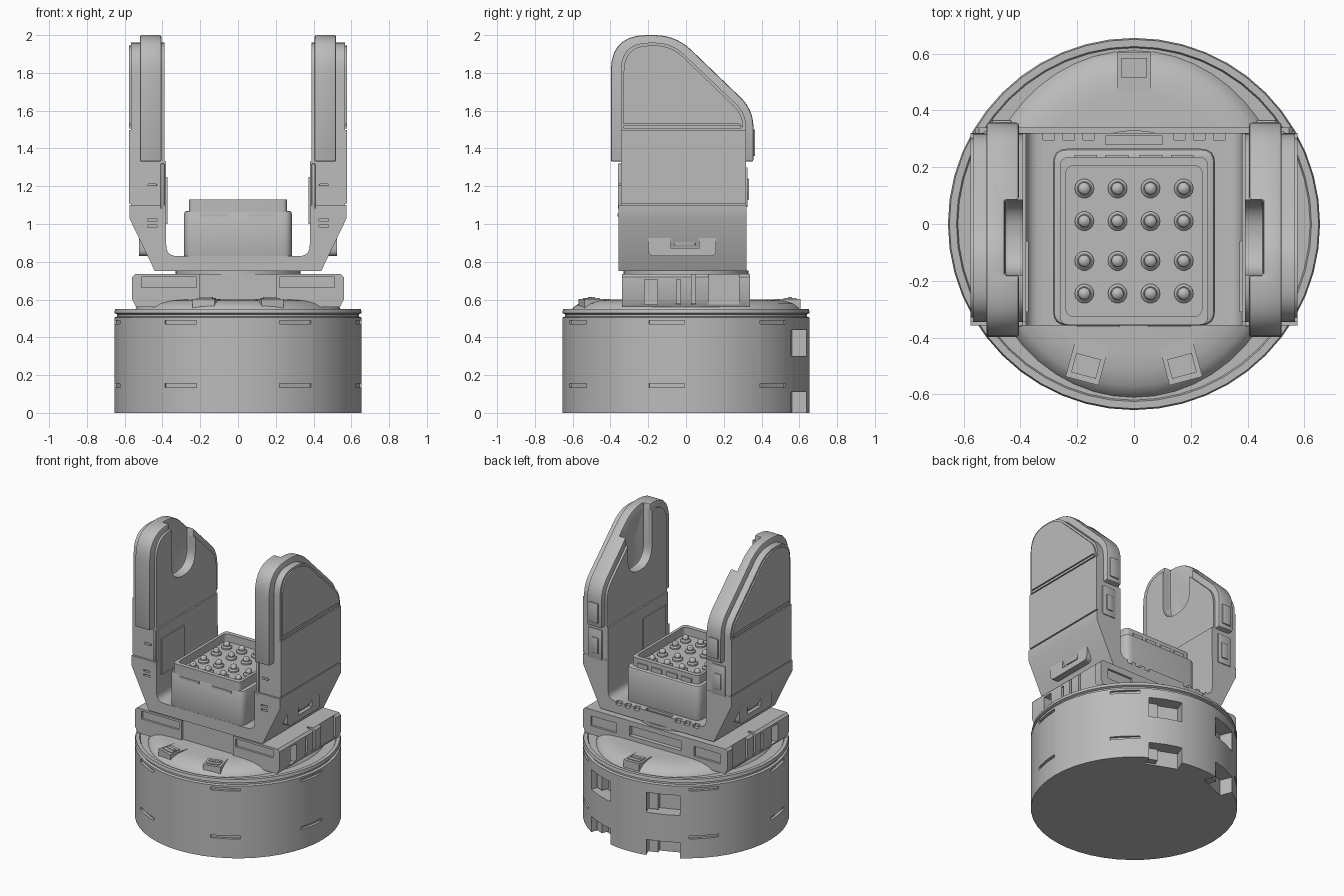
import bpy, bmesh, math
from mathutils import Matrix, Vector

cube = bpy.data.objects.get("Cube")
if cube:
    bpy.data.objects.remove(cube, do_unlink=True)

grey = bpy.data.materials.new("plain grey")
grey.use_nodes = True
GREY = (0.5, 0.5, 0.5, 1)
grey.diffuse_color = GREY
grey.node_tree.nodes["Principled BSDF"].inputs["Base Color"].default_value = GREY


def box(bm, x, y, z, turn=0, at=(0, 0, 0)):
    """Box from x, y, z ranges, turned about z and then moved."""
    size = [r[1] - r[0] for r in (x, y, z)]
    mid = [(r[1] + r[0]) / 2 for r in (x, y, z)]
    m = (Matrix.Translation(at) @ Matrix.Rotation(math.radians(turn), 4, 'Z')
         @ Matrix.Translation(mid) @ Matrix.Diagonal((*size, 1)))
    bmesh.ops.create_cube(bm, size=1, matrix=m)


def boxes(*ranges):
    bm = bmesh.new()
    for r in ranges:
        box(bm, *r)
    return bm


def rounded(corners, steps=7):
    """Outline from (u, v, cut) corners, each eased over its cut length."""
    out = []
    n = len(corners)
    for i, (u, v, cut) in enumerate(corners):
        p = Vector((u, v))
        if not cut:
            out.append(p)
            continue
        a = p + (Vector(corners[i - 1][:2]) - p).normalized() * cut
        b = p + (Vector(corners[(i + 1) % n][:2]) - p).normalized() * cut
        for k in range(steps + 1):
            t = k / steps
            out.append(a * (1 - t) ** 2 + p * 2 * t * (1 - t) + b * t ** 2)
    return out


def prism(outline, axis, lo, hi, bm=None):
    """Extrude a 2D outline along an axis from lo to hi."""
    bm = bm or bmesh.new()
    place = {'x': lambda u, v: (lo, u, v), 'y': lambda u, v: (u, lo, v),
             'z': lambda u, v: (u, v, lo)}[axis]
    face = bm.faces.new([bm.verts.new(place(*p)) for p in outline])
    grown = bmesh.ops.extrude_face_region(bm, geom=[face])["geom"]
    move = Vector([hi - lo if a == axis else 0 for a in "xyz"])
    bmesh.ops.translate(bm, vec=move, verts=[g for g in grown if isinstance(g, bmesh.types.BMVert)])
    return bm


def rect(u0, u1, v0, v1, cut):
    return rounded([(u0, v0, cut), (u1, v0, cut), (u1, v1, cut), (u0, v1, cut)], 4)


def revolve(profile, steps=48, bm=None, at=(0, 0, 0)):
    bm = bm or bmesh.new()
    o = Vector(at)
    vs = [bm.verts.new(o + Vector((r, 0, z))) for r, z in profile]
    es = [bm.edges.new(e) for e in zip(vs, vs[1:])]
    bmesh.ops.spin(bm, geom=vs + es, cent=o, axis=(0, 0, 1), angle=math.tau, steps=steps)
    bmesh.ops.remove_doubles(bm, verts=bm.verts[:], dist=0.0002)
    return bm


def raw(name, bm):
    bmesh.ops.recalc_face_normals(bm, faces=bm.faces[:])
    mesh = bpy.data.meshes.new(name)
    bm.to_mesh(mesh)
    bm.free()
    ob = bpy.data.objects.new(name, mesh)
    bpy.context.collection.objects.link(ob)
    return ob


def part(name, bm, cut=None, bevel=0, mirror=False):
    """Finish a part: cut, bevel, mirror, colour and shade it."""
    ob = raw(name, bm)
    cutter = None
    if cut:
        cutter = raw(name + "_cutter", cut)
        cutter.hide_render = True
        mod = ob.modifiers.new("cut", 'BOOLEAN')
        mod.operation, mod.solver, mod.object = 'DIFFERENCE', 'EXACT', cutter
    if bevel:
        mod = ob.modifiers.new("bevel", 'BEVEL')
        mod.width, mod.segments, mod.limit_method = bevel, 2, 'ANGLE'
        mod.angle_limit = math.radians(40)
    if mirror:
        ob.modifiers.new("mirror", 'MIRROR').use_mirror_merge = False
    bpy.context.view_layer.update()
    ob.data = bpy.data.meshes.new_from_object(ob.evaluated_get(bpy.context.evaluated_depsgraph_get()))
    ob.modifiers.clear()
    if cutter:
        bpy.data.objects.remove(cutter, do_unlink=True)
    ob.data.materials.clear()
    ob.data.materials.append(grey)
    bpy.ops.object.select_all(action='DESELECT')
    ob.select_set(True)
    bpy.context.view_layer.objects.active = ob
    bpy.ops.object.shade_smooth_by_angle(angle=math.radians(30))
    return ob


# Drum base with slits all round and square pockets at the back
cuts, blocks = bmesh.new(), bmesh.new()
for angle in (-118, -62, -9, 45, 135, 189):
    for z in (0.145, 0.48):
        box(cuts, (0.635, 0.72), (-0.095, 0.095), (z - 0.01, z + 0.01), angle)
for angle in (68, 112):
    for lo, hi in ((-0.02, 0.11), (0.3, 0.44)):
        box(cuts, (0.56, 0.75), (-0.11, 0.11), (lo, hi), angle)
        box(blocks, (0.54, 0.61), (-0.1, -0.04), (max(lo, 0) + 0.01, hi - 0.02), angle)
part("drum_base", revolve([(0, 0), (0.655, 0), (0.655, 0.505), (0.64, 0.51), (0.64, 0.522), (0.655, 0.528),
                           (0.65, 0.55), (0.625, 0.55), (0.62, 0.538), (0, 0.538)]), cuts)
part("pocket_blocks", blocks)

# Low dome, narrower across than along
dome = revolve([(0, 0.6), (0.46, 0.6), (0.52, 0.594), (0.57, 0.578), (0.6, 0.556), (0.615, 0.53), (0, 0.53)])
bmesh.ops.scale(dome, vec=(0.9, 1, 1), verts=dome.verts[:])
part("dome", dome)

# Latches on the dome
latches = bmesh.new()
for x, y, turn in ((-0.165, -0.485, -15), (0.165, -0.485, 15), (0, 0.535, 180)):
    for wx, wy, z in (((-0.06, 0.06), (-0.07, 0.07), 0.603), ((-0.045, 0.045), (-0.05, 0.02), 0.609),
                      ((-0.035, 0.035), (-0.025, -0.005), 0.614)):
        box(latches, wx, wy, (0.55, z), turn, (x, y, 0))
part("dome_latches", latches)

# Turntable slab with recesses on each side
cuts = boxes(((-0.2, 0.2), (0.31, 0.4), (0.63, 0.7)), ((-0.2, 0.2), (-0.4, -0.325), (0.5, 0.8)))
for s in (-1, 1):
    for y0, y1, depth in ((-0.22, -0.15, 0.06), (-0.05, -0.03, 0.05), (0.03, 0.05, 0.05), (0.12, 0.28, 0.015)):
        box(cuts, sorted((s * (0.56 - depth), s * 0.6)), (y0, y1), (0.575, 0.705 if y1 < 0 else 0.8))
    box(cuts, sorted((s * 0.22, s * 0.51)), (-0.4, -0.325), (0.665, 0.72))
    box(cuts, sorted((s * 0.3, s * 0.5)), (0.325, 0.4), (0.62, 0.69))
slab = prism(rounded([(-0.54, 0.56, 0), (0.54, 0.56, 0), (0.56, 0.6, 0), (0.56, 0.72, 0), (0.545, 0.735, 0),
                      (-0.545, 0.735, 0), (-0.56, 0.72, 0), (-0.56, 0.6, 0)]), 'y', -0.34, 0.34)
part("turntable_slab", slab, cuts)
part("turntable_disc", revolve([(0, 0.72), (0.33, 0.72), (0.33, 0.755), (0, 0.755)]))

# U-shaped yoke joining both arms
half = [(0.44, 0.75, 0), (0.575, 1.03, 0), (0.575, 1.1, 0), (0.38, 1.1, 0), (0.38, 0.83, 0.06)]
yoke = half + [(-x, z, c) for x, z, c in reversed(half)]
cuts = boxes(((-0.1, 0.1), (0.28, 0.31), (0.815, 0.9)))
for s in (-1, 1):
    for z in (0.99, 1.02):
        box(cuts, sorted((s * 0.43, s * 0.48)), (-0.4, -0.34), (z - 0.006, z + 0.006))
    for x in (0.16, 0.23, 0.3):
        box(cuts, sorted((s * (x - 0.02), s * (x + 0.02))), (0.295, 0.4), (0.81, 0.9))
part("yoke", prism(rounded(yoke), 'y', -0.358, 0.32), cuts)

# Side lugs at the foot of each arm, with a framed socket
part("side_lugs", prism(rect(-0.2, 0.16, 0.83, 0.99, 0.035), 'x', 0.4, 0.525),
     boxes(((0.5, 0.6), (-0.08, 0.07), (0.87, 0.98))), mirror=True)
part("socket_blocks", boxes(((0.46, 0.515), (-0.06, 0.05), (0.885, 0.965))), mirror=True, bevel=0.006)


# Upright arms with a round-ended slot on the inside
def shield(y0, y1, z0, top, slope_y, slope_z, ease):
    return rounded([(y0, z0, 0), (y0, top, ease), (slope_y, top, ease * 0.6),
                    (y1, slope_z, ease * 0.5), (y1, z0, 0)])


def slot():
    return prism(rounded([(-0.18, 2.1, 0), (-0.18, 1.59, 0.13), (0.085, 1.59, 0.13), (0.085, 2.1, 0)]),
                 'x', 0.3, 0.455)


core = shield(-0.345, 0.318, 1.05, 1.96, -0.075, 1.585, 0.15)
part("arms", prism(core, 'x', 0.39, 0.567), slot(), mirror=True)
band = shield(-0.398, 0.357, 1.33, 2.0, -0.054, 1.605, 0.19)
part("arm_bands", prism(band, 'x', 0.405, 0.52), slot(), mirror=True, bevel=0.01)
part("arm_inner_panels", boxes(((0.38, 0.41), (-0.345, 0.318), (1.05, 1.33)),
                               ((0.372, 0.39), (-0.31, -0.06), (1.0, 1.25))), mirror=True)

# Outer cover plates with seams between them
cover = shield(-0.33, 0.303, 1.53, 1.945, -0.079, 1.578, 0.14)
plates = prism(cover, 'x', 0.56, 0.576)
box(plates, (0.56, 0.576), (-0.345, 0.318), (1.108, 1.498))
box(plates, (0.56, 0.576), (-0.33, 0.29), (1.506, 1.522))
part("cover_plates", plates, mirror=True)

# Clips on the front and back edges of the arms
clips = boxes(((0.425, 0.53), (0.31, 0.326), (1.09, 1.3)), ((0.45, 0.5), (0.31, 0.334), (1.13, 1.24)),
              ((0.43, 0.5), (0.35, 0.366), (1.36, 1.5)), ((0.43, 0.48), (-0.355, -0.34), (1.2, 1.215)),
              ((0.39, 0.41), (-0.36, -0.34), (1.08, 1.32)))
part("edge_clips", clips, mirror=True, bevel=0.004)

# Central housing and its open tray
part("housing", prism(rect(-0.285, 0.285, -0.357, 0.265, 0.05), 'z', 0.8, 1.07), bevel=0.015)
tray = prism(rect(-0.26, 0.26, -0.355, 0.235, 0.03), 'z', 1.0, 1.13)
part("tray", tray, prism(rect(-0.24, 0.24, -0.325, 0.205, 0.03), 'z', 1.075, 1.2))
tabs = bmesh.new()
for x in (-0.17, -0.06, 0.06, 0.17):
    box(tabs, (x - 0.04, x + 0.04), (0.23, 0.243), (1.05, 1.1))
for s in (-1, 1):
    box(tabs, sorted((s * 0.05, s * 0.2)), (-0.363, -0.35), (1.04, 1.055))
part("tray_tabs", tabs)

# Four by four grid of round studs
studs = bmesh.new()
for x in (-0.175, -0.058, 0.058, 0.175):
    for y in (-0.245, -0.13, 0.01, 0.125):
        revolve([(0, 0), (0.034, 0), (0.034, 0.012), (0.025, 0.02), (0.02, 0.02), (0.022, 0.03),
                 (0.018, 0.04), (0.01, 0.046), (0, 0.048)], 14, studs, (x, y, 1.073))
part("studs", studs)
